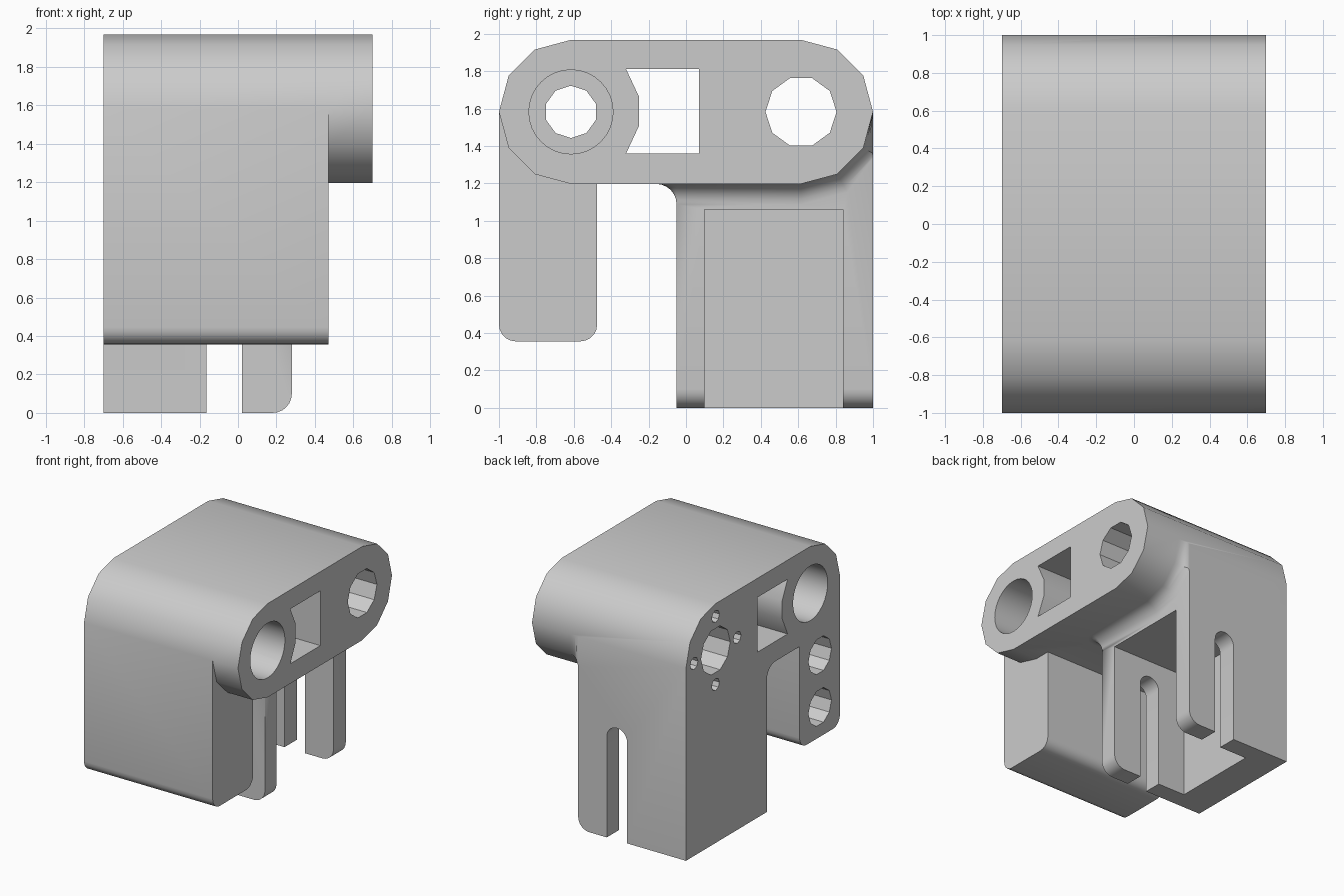
import bpy, bmesh
from math import sin, cos, pi, radians
from mathutils import Vector

if "Cube" in bpy.data.objects:
    bpy.data.objects.remove(bpy.data.objects["Cube"], do_unlink=True)

END_Y, MID_Z, END_R = 0.615, 1.582, 0.385   # end centres and radius of the top bar
BACK, LEFT, LEG_X, LEG_Y = 1.0, -0.7, 0.28, -0.05


def arc(cu, cv, r, a0, a1, n):
    angles = [radians(a0 + (a1 - a0) * i / n) for i in range(n + 1)]
    return [(cu + r * cos(a), cv + r * sin(a)) for a in angles]


def ring(cu, cv, r, n, turn=0):
    return arc(cu, cv, r, turn, turn + 360, n)[:-1]


def finish(name, bm):
    bmesh.ops.remove_doubles(bm, verts=bm.verts, dist=0.0001)
    bmesh.ops.recalc_face_normals(bm, faces=bm.faces)
    mesh = bpy.data.meshes.new(name)
    bm.to_mesh(mesh)
    bm.free()
    obj = bpy.data.objects.new(name, mesh)
    bpy.context.collection.objects.link(obj)
    return obj


def loft(name, rows):
    """Closed solid through a list of equal cross-sections."""
    bm = bmesh.new()
    rows = [[bm.verts.new(p) for p in row] for row in rows]
    n = len(rows[0])
    for a, b in zip(rows, rows[1:]):
        for i in range(n):
            j = (i + 1) % n
            bm.faces.new((a[i], a[j], b[j], b[i]))
    bm.faces.new(rows[0])
    bm.faces.new(rows[-1])
    return finish(name, bm)


def prism(name, profile, axis, lo, hi):
    if axis == "x":
        return loft(name, [[(c, u, v) for u, v in profile] for c in (lo, hi)])
    return loft(name, [[(u, c, v) for u, v in profile] for c in (lo, hi)])


def combine(body, other, operation):
    bpy.context.view_layer.objects.active = body
    mod = body.modifiers.new(operation.lower(), "BOOLEAN")
    mod.operation, mod.solver, mod.object = operation, "EXACT", other
    bpy.ops.object.modifier_apply(modifier=mod.name)
    bpy.data.objects.remove(other, do_unlink=True)


# Top bar with rounded ends
bar = arc(END_Y, MID_Z, END_R, -90, 90, 6) + arc(-END_Y, MID_Z, END_R, 90, 270, 6)
body = prism("bracket_body", bar, "x", LEFT, 0.7)

# Front block with rounded lower edges
block = (arc(-0.91, 0.445, 0.09, 180, 270, 5) + arc(-0.565, 0.445, 0.09, 270, 360, 5)
         + [(-0.475, MID_Z), (-1, MID_Z)])
combine(body, prism("front_block", block, "x", LEFT, 0.47), "UNION")

# Rear leg with one rounded lower corner
leg = [(LEFT, 0)] + arc(0.18, 0.1, 0.1, 270, 360, 6) + [(LEG_X, MID_Z), (LEFT, MID_Z)]
combine(body, prism("rear_leg", leg, "y", LEG_Y, BACK), "UNION")

# Fillet sweeping from the front of the leg round its side and up the bar's curve
R = 0.11
section = [(0, -0.03), (R, -0.03)] + [
    (R - R * sin(radians(a)), R - R * cos(radians(a))) for a in range(0, 91, 15)]


def fillet_row(base, outward, down):
    row = []
    for h, d in section:
        p = Vector(base) + h * Vector(outward) + d * Vector(down)
        p.y = min(p.y, BACK)
        row.append(p)
    return row


under, down = MID_Z - END_R, (0, 0, -1)
rows = [fillet_row((LEFT, LEG_Y, under), (0, -1, 0), down)]
for a in (0, 30, 60, 90):
    rows.append(fillet_row((LEG_X, LEG_Y, under),
                           (sin(radians(a)), -cos(radians(a)), 0), down))
for a in (0, 30, 60, 90):
    s, c = sin(radians(a)), cos(radians(a))
    rows.append(fillet_row((LEG_X, END_Y + END_R * s, MID_Z - END_R * c),
                           (1, 0, 0), (0, s, -c)))
combine(body, loft("leg_fillet", rows), "UNION")

# Openings: (name, profile, axis, from, to)
pocket = [(0.1, -0.1), (0.84, -0.1), (0.84, 1.06), (0.1, 1.06)]
slot = [(-0.165, -0.1), (0.02, -0.1)] + arc(-0.0725, 0.83, 0.0925, 0, 180, 10)
window = [(0.07, 1.36), (0.07, 1.81), (-0.32, 1.81),
          (-0.25, 1.66), (-0.25, 1.51), (-0.32, 1.36)]
openings = [
    ("pocket", pocket, "x", -0.42, 0.5),
    ("slot", slot, "y", -0.2, 1.1),
    ("window", window, "x", -0.8, 0.8),
    ("rear_bore", ring(END_Y, MID_Z, 0.19, 10), "x", -0.8, 0.8),
    ("front_bore", ring(-END_Y, MID_Z, 0.14, 10, 18), "x", -0.8, 0.8),
    ("right_recess", ring(-END_Y, MID_Z, 0.225, 32), "x", 0.2, 0.8),
    ("left_recess", ring(-END_Y, MID_Z, 0.225, 32), "x", -0.8, -0.2),
]
for z in (0.6, 1.025):
    openings.append(("block_hole", ring(-0.74, z, 0.15, 10), "x", -0.8, -0.1))
for k in range(4):
    y, z = END_Y + 0.28 * cos(k * pi / 2), MID_Z + 0.28 * sin(k * pi / 2)
    openings.append(("screw_hole", ring(y, z, 0.05, 8), "x", -0.8, -0.4))
for opening in openings:
    combine(body, prism(*opening), "DIFFERENCE")

# Plain grey finish
grey = bpy.data.materials.new("grey")
grey.use_nodes = True
colour = (0.6, 0.6, 0.6, 1)
grey.diffuse_color = colour
grey.node_tree.nodes["Principled BSDF"].inputs["Base Color"].default_value = colour
body.data.materials.clear()
body.data.materials.append(grey)

# Smooth the curves, keep the facets of the bores
bpy.ops.object.select_all(action="DESELECT")
body.select_set(True)
bpy.context.view_layer.objects.active = body
bpy.ops.object.shade_smooth_by_angle(angle=radians(33))
